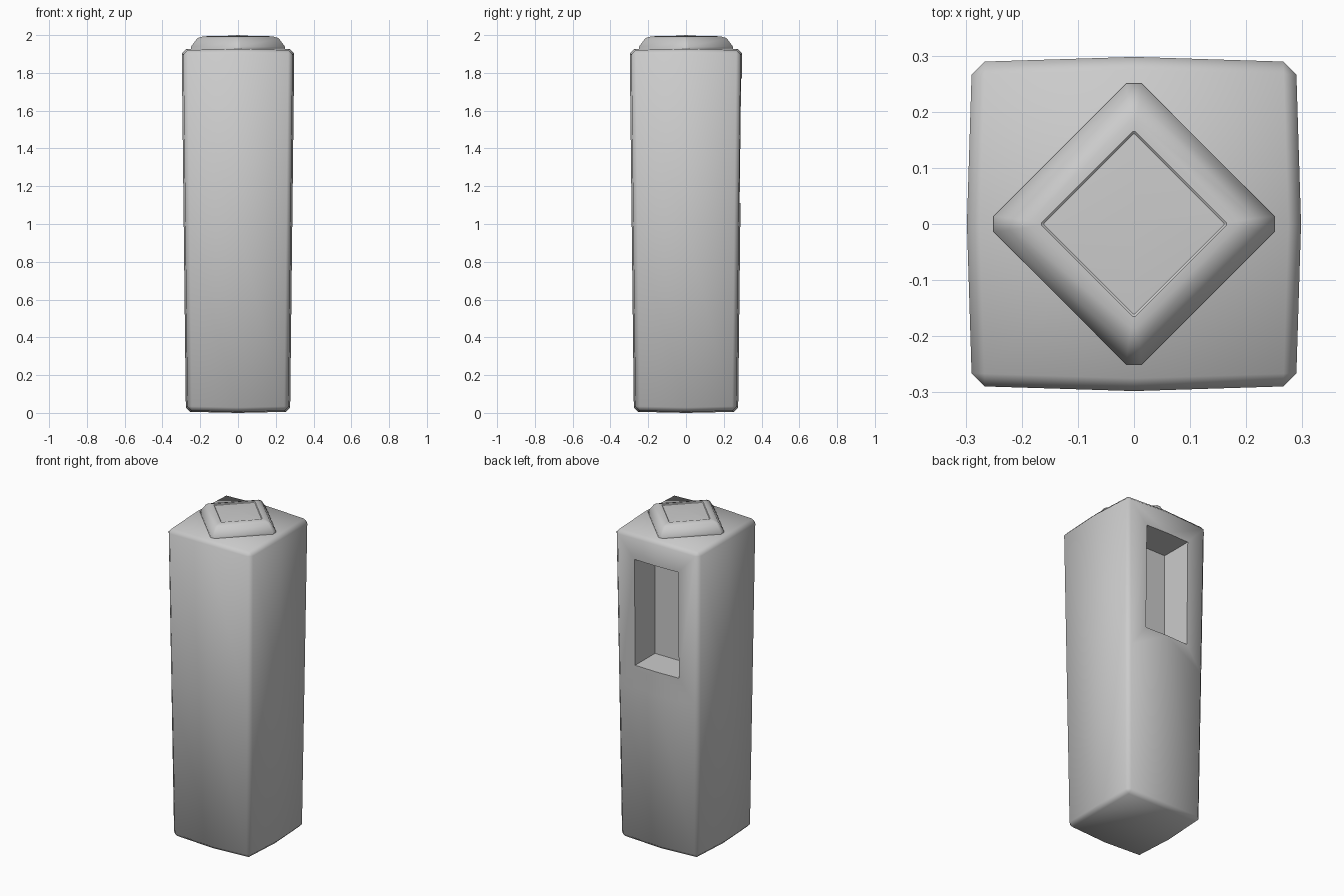
import bpy
import bmesh
from math import radians

cube = bpy.data.objects.get("Cube")
if cube:
    bpy.data.objects.remove(cube, do_unlink=True)

grey = bpy.data.materials.new("plain grey")
grey.use_nodes = True
COLOUR = (0.6, 0.6, 0.6, 1)
grey.diffuse_color = COLOUR
grey.node_tree.nodes["Principled BSDF"].inputs["Base Color"].default_value = COLOUR


def make_object(name, bm):
    bmesh.ops.recalc_face_normals(bm, faces=bm.faces)
    mesh = bpy.data.meshes.new(name)
    bm.to_mesh(mesh)
    bm.free()
    mesh.materials.append(grey)
    obj = bpy.data.objects.new(name, mesh)
    bpy.context.collection.objects.link(obj)
    return obj


def select_only(obj):
    bpy.ops.object.select_all(action='DESELECT')
    obj.select_set(True)
    bpy.context.view_layer.objects.active = obj


# Tall block, a little wider at the top, with gently swollen sides
bm = bmesh.new()
bmesh.ops.create_cube(bm, size=2)
bmesh.ops.subdivide_edges(bm, edges=bm.edges, cuts=1, use_grid_fill=True)
for v in bm.verts:
    x, y, z = v.co
    half = 0.278 + 0.011 * z
    v.co.x = x * (half + 0.009 * (1 - abs(y)))
    v.co.y = y * (half + 0.009 * (1 - abs(x)))
    spread = 1 - max(abs(x), abs(y)) / 2 - min(abs(x), abs(y)) / 2
    v.co.z = 0.966 + z * (0.954 + 0.012 * spread)
body = make_object("body", bm)

bevel = body.modifiers.new("soft edges", 'BEVEL')
bevel.width = 0.023
bevel.segments = 1
bevel.limit_method = 'ANGLE'
bevel.angle_limit = radians(40)

# Rectangular niche cut into the back
bm = bmesh.new()
bmesh.ops.create_cube(bm, size=1)
for v in bm.verts:
    v.co.x *= 0.3
    v.co.y = 0.29 + v.co.y * 0.4
    v.co.z = 1.44 + v.co.z * 0.66
cutter = make_object("niche_cutter", bm)
cutter.hide_render = True
cut = body.modifiers.new("niche", 'BOOLEAN')
cut.object = cutter
cut.operation = 'DIFFERENCE'
cut.solver = 'EXACT'

select_only(body)
for name in [m.name for m in body.modifiers]:
    bpy.ops.object.modifier_apply(modifier=name)
bpy.data.objects.remove(cutter, do_unlink=True)
bpy.ops.object.shade_smooth_by_angle(angle=radians(60))

# Raised diamond cap: rings of (radius, clipped corner, height)
RINGS = [(0.25, 0.014, 1.92), (0.25, 0.014, 1.937), (0.215, 0.01, 1.984),
         (0.185, 0.005, 1.993), (0.165, 0.002, 1.994), (0.16, 0.002, 1.990)]
bm = bmesh.new()
loops = []
for r, c, z in RINGS:
    loop = []
    for ux, uy in ((1, 0), (0, 1), (-1, 0), (0, -1)):
        for s in (-c, c):
            loop.append(bm.verts.new((ux * r - uy * s, uy * r + ux * s, z)))
    loops.append(loop)
for low, high in zip(loops, loops[1:]):
    for i in range(len(low)):
        j = (i + 1) % len(low)
        bm.faces.new((low[i], low[j], high[j], high[i]))
bm.faces.new(list(reversed(loops[0])))
# Slightly domed panel inside the rim
peak = bm.verts.new((0, 0, 2.0))
for i, v in enumerate(loops[-1]):
    bm.faces.new((v, loops[-1][(i + 1) % len(loops[-1])], peak))
cap = make_object("diamond_cap", bm)
select_only(cap)
bpy.ops.object.shade_smooth_by_angle(angle=radians(40))
